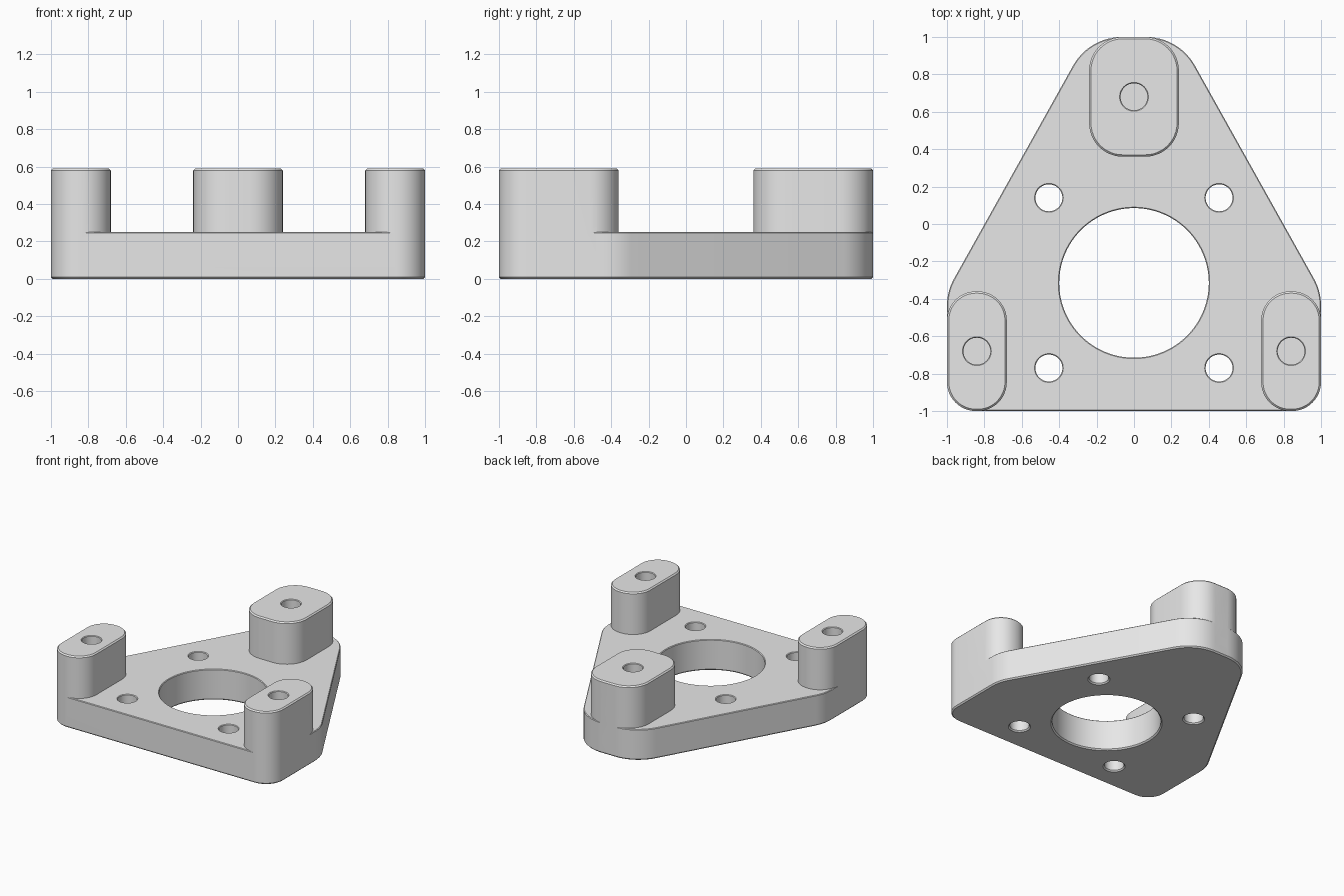
import bpy, bmesh, math
from mathutils import Vector

cube = bpy.data.objects.get("Cube")
if cube:
    bpy.data.objects.remove(cube, do_unlink=True)

PLATE_TOP, POST_TOP, EDGE = 0.25, 0.59, 0.01

grey = bpy.data.materials.new("light_grey")
grey.use_nodes = True
grey.diffuse_color = (0.8, 0.8, 0.8, 1)
grey.node_tree.nodes["Principled BSDF"].inputs["Base Color"].default_value = (0.8, 0.8, 0.8, 1)


def rounded(corners, steps=12):
    """Counter-clockwise corners (x, y, radius) -> list of (arc centre, radius, direction)."""
    out = []
    for i, (x, y, r) in enumerate(corners):
        p = Vector((x, y))
        before = (p - Vector(corners[i - 1][:2])).normalized()
        after = (Vector(corners[(i + 1) % len(corners)][:2]) - p).normalized()
        turn = before.angle(after)
        centre = p + (after - before).normalized() * r / math.cos(turn / 2)
        start = math.atan2(-before.x, before.y)
        for k in range(steps + 1):
            a = start + turn * k / steps
            out.append((centre, r, Vector((math.cos(a), math.sin(a)))))
    return out


def circle(x, y, r, steps=48):
    angles = [2 * math.pi * k / steps for k in range(steps)]
    return [(Vector((x, y)), r, Vector((math.cos(a), math.sin(a)))) for a in angles]


def loft(name, outline, levels):
    """Solid through rings of the outline; levels are (z, inset)."""
    bm = bmesh.new()
    rings = []
    for z, inset in levels:
        points = [c + d * (r - inset) for c, r, d in outline]
        rings.append([bm.verts.new((p.x, p.y, z)) for p in points])
    n = len(outline)
    for low, high in zip(rings, rings[1:]):
        for i in range(n):
            j = (i + 1) % n
            bm.faces.new((low[i], low[j], high[j], high[i]))
    bm.faces.new(rings[0][::-1])
    bm.faces.new(rings[-1])
    mesh = bpy.data.meshes.new(name)
    bm.to_mesh(mesh)
    bm.free()
    mesh.materials.append(grey)
    ob = bpy.data.objects.new(name, mesh)
    bpy.context.collection.objects.link(ob)
    return ob


def combine(target, tool, operation):
    mod = target.modifiers.new(operation.lower(), "BOOLEAN")
    mod.operation, mod.object, mod.solver = operation, tool, "EXACT"
    bpy.context.view_layer.objects.active = target
    bpy.ops.object.modifier_apply(modifier=mod.name)
    bpy.data.objects.remove(tool, do_unlink=True)


# Base plate with chamfered rims
bracket = loft("mounting_bracket", rounded([
    (-1, -1, 0.155), (1, -1, 0.155), (1, -0.36, 0.3),
    (0.24, 1, 0.3), (-0.24, 1, 0.3), (-1, -0.36, 0.3)]),
    [(0, EDGE), (EDGE, 0), (PLATE_TOP - 0.005, 0), (PLATE_TOP, 0.005)])

# Raised posts: (centre x, centre y, half width, corner radius)
posts = [(-0.84, -0.68, 0.16, 0.155), (0.84, -0.68, 0.16, 0.155), (0, 0.68, 0.24, 0.18)]
for x, y, w, r in posts:
    h = 0.32
    outline = rounded([(x - w, y - h, r), (x + w, y - h, r), (x + w, y + h, r), (x - w, y + h, r)])
    post = loft("post", outline, [(0.1, 0), (POST_TOP - EDGE, 0), (POST_TOP, EDGE)])
    combine(bracket, post, "UNION")

# Blind screw holes in the posts
for x, y, w, r in posts:
    drill = loft("post_drill", circle(x, y, 0.072),
                 [(PLATE_TOP, 0), (POST_TOP - 0.005, 0), (POST_TOP + 0.01, -0.015)])
    combine(bracket, drill, "DIFFERENCE")

# Central bore and four through holes, chamfered at both ends
CY, S = -0.315, 0.455
holes = [(0, CY, 0.4)] + [(sx * S, CY + sy * S, 0.072) for sx in (-1, 1) for sy in (-1, 1)]
for x, y, r in holes:
    drill = loft("through_drill", circle(x, y, r, 96 if r > 0.2 else 48),
                 [(-0.01, -0.02), (EDGE, 0), (PLATE_TOP - 0.005, 0), (PLATE_TOP + 0.01, -0.015)])
    combine(bracket, drill, "DIFFERENCE")

# Smooth curved walls, crisp edges
bpy.ops.object.select_all(action="DESELECT")
bracket.select_set(True)
bpy.context.view_layer.objects.active = bracket
bpy.ops.object.shade_smooth_by_angle(angle=math.radians(25))
